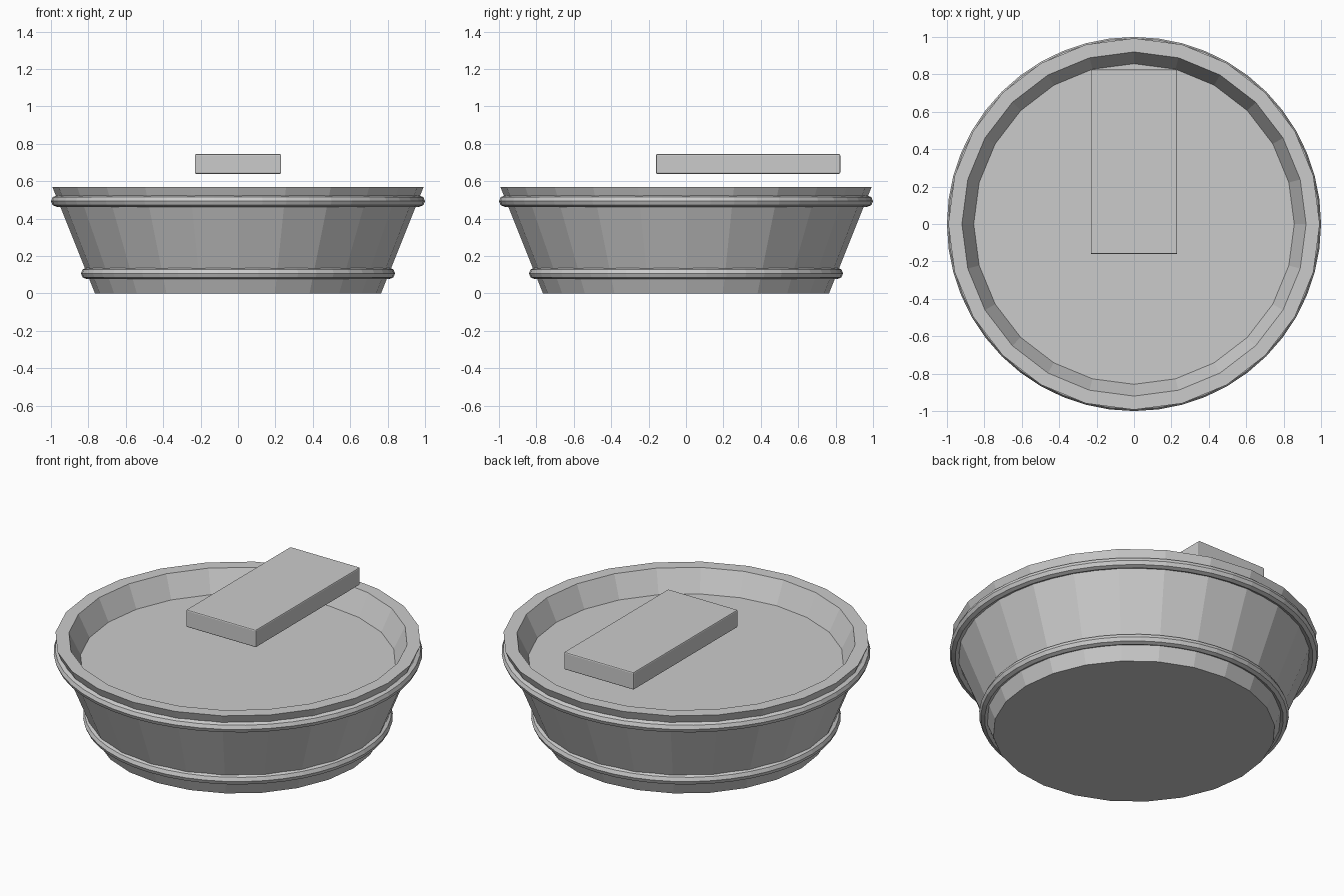
import bpy, bmesh
from math import radians

cube = bpy.data.objects.get("Cube")
if cube:
    bpy.data.objects.remove(cube, do_unlink=True)

GREY = (0.6, 0.6, 0.6, 1)
grey = bpy.data.materials.new("plain_grey")
grey.use_nodes = True
grey.diffuse_color = GREY
grey.node_tree.nodes["Principled BSDF"].inputs["Base Color"].default_value = GREY


def finish(name, bm):
    bmesh.ops.remove_doubles(bm, verts=bm.verts, dist=0.0001)
    bmesh.ops.recalc_face_normals(bm, faces=bm.faces)
    mesh = bpy.data.meshes.new(name)
    bm.to_mesh(mesh)
    bm.free()
    mesh.materials.append(grey)
    obj = bpy.data.objects.new(name, mesh)
    bpy.context.collection.objects.link(obj)
    return obj


def add_ring(name, radius, height, thickness):
    bpy.ops.mesh.primitive_torus_add(
        major_radius=radius, minor_radius=thickness,
        major_segments=48, minor_segments=8, location=(0, 0, height))
    ring = bpy.context.object
    ring.name = name
    ring.data.materials.append(grey)


# Tub: tapered cylinder with a recessed top
bm = bmesh.new()
bmesh.ops.create_cone(bm, cap_ends=True, segments=24, radius1=0.765,
                      radius2=0.993, depth=0.57)
bmesh.ops.translate(bm, verts=bm.verts, vec=(0, 0, 0.285))
top = max(bm.faces, key=lambda f: f.calc_center_median().z)
bmesh.ops.inset_region(bm, faces=[top], thickness=0.073)
for v in top.verts:
    v.co.x *= 0.857 / 0.92
    v.co.y *= 0.857 / 0.92
# Split the sloped inner wall from the flat rim
for v in top.verts:
    v.co.x *= 0.92 / 0.857
    v.co.y *= 0.92 / 0.857
floor = bmesh.ops.extrude_discrete_faces(bm, faces=[top])["faces"][0]
for v in floor.verts:
    v.co.x *= 0.857 / 0.92
    v.co.y *= 0.857 / 0.92
    v.co.z = 0.44
finish("tub", bm)

# Hoops around the tub
add_ring("upper_hoop", 0.97, 0.493, 0.03)
add_ring("lower_hoop", 0.81, 0.107, 0.03)

# Floating slab above the tub
bm = bmesh.new()
bmesh.ops.create_cube(bm, size=1)
bmesh.ops.scale(bm, verts=bm.verts, vec=(0.462, 0.986, 0.105))
bmesh.ops.translate(bm, verts=bm.verts, vec=(0, 0.332, 0.692))
slab = finish("slab", bm)
bevel = slab.modifiers.new("soft_edges", "BEVEL")
bevel.width = 0.007
bevel.segments = 2
bevel.limit_method = "ANGLE"
bevel.angle_limit = radians(30)
